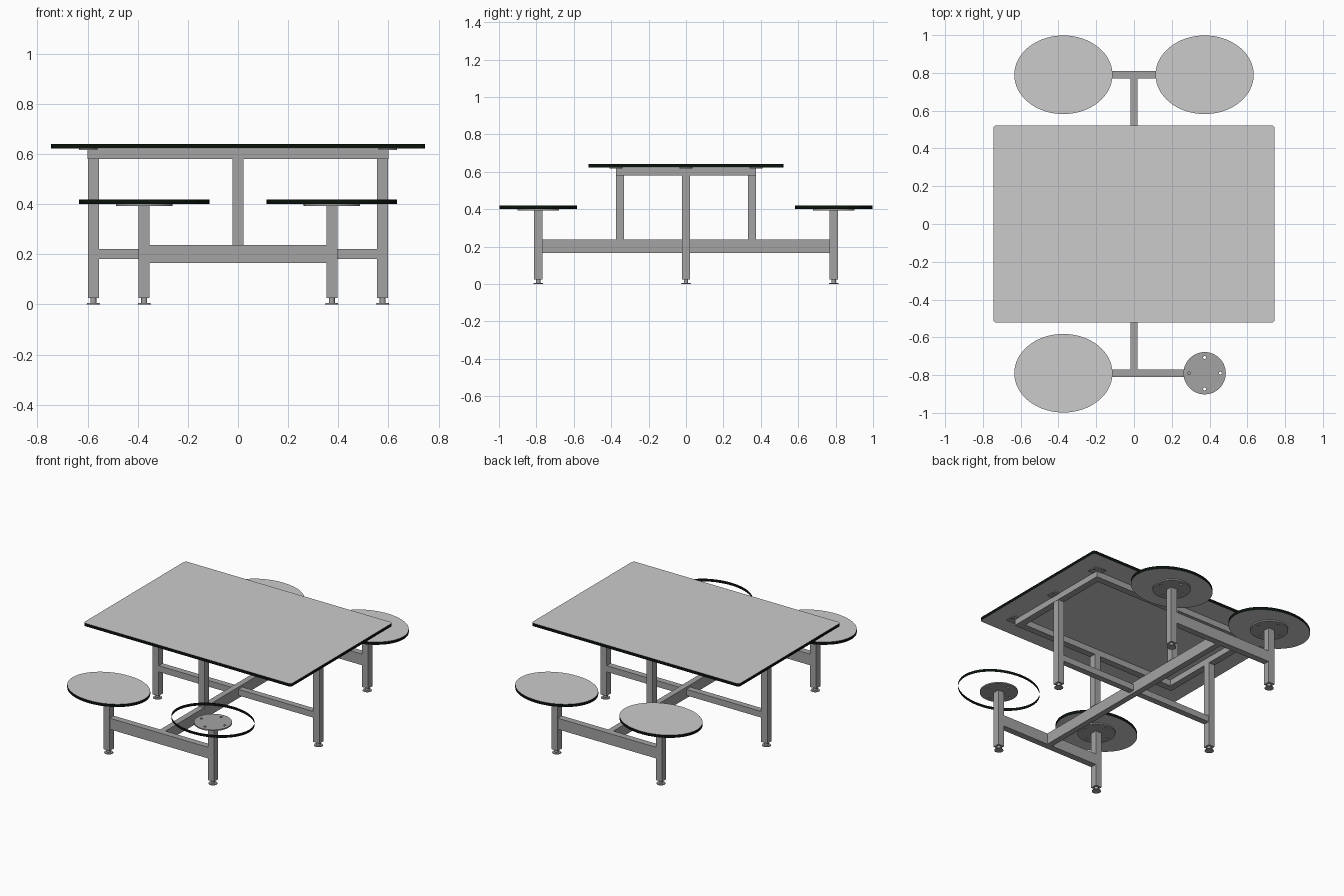
import bpy, bmesh, math

cube = bpy.data.objects.get("Cube")
if cube:
    bpy.data.objects.remove(cube, do_unlink=True)


def material(name, rgb):
    m = bpy.data.materials.new(name)
    m.use_nodes = True
    m.diffuse_color = (*rgb, 1)
    m.node_tree.nodes["Principled BSDF"].inputs["Base Color"].default_value = (*rgb, 1)
    return m


BOARD = material("light grey laminate", (0.6, 0.6, 0.6))
EDGE = material("black edging", (0.003, 0.006, 0.003))
STEEL = material("grey steel", (0.37, 0.37, 0.37))


def finish(name, bm, mats):
    mesh = bpy.data.meshes.new(name)
    bm.to_mesh(mesh)
    bm.free()
    for m in mats:
        mesh.materials.append(m)
    ob = bpy.data.objects.new(name, mesh)
    bpy.context.collection.objects.link(ob)
    return ob


def smooth(ob):
    bpy.ops.object.select_all(action="DESELECT")
    ob.select_set(True)
    bpy.context.view_layer.objects.active = ob
    bpy.ops.object.shade_smooth_by_angle(angle=math.radians(35))


def bar(name, x, y, z):
    """Square steel tube spanning the given (low, high) ranges."""
    bm = bmesh.new()
    bmesh.ops.create_cube(bm, size=1)
    for v in bm.verts:
        for i, (lo, hi) in enumerate((x, y, z)):
            v.co[i] = lo if v.co[i] < 0 else hi
    return finish(name, bm, [STEEL])


def post(name, x, y, z0, z1, half=0.022):
    return bar(name, (x - half, x + half), (y - half, y + half), (z0, z1))


def ellipse(cx, cy, rx, ry, n):
    angles = [2 * math.pi * i / n for i in range(n)]
    return [(cx + rx * math.cos(a), cy + ry * math.sin(a)) for a in angles]


def board(name, outline, z0, z1, capped=True):
    """Flat board with black edging; uncapped leaves only the edging band."""
    bm = bmesh.new()
    low = [bm.verts.new((x, y, z0)) for x, y in outline]
    high = [bm.verts.new((x, y, z1)) for x, y in outline]
    n = len(outline)
    for i in range(n):
        j = (i + 1) % n
        bm.faces.new((low[i], low[j], high[j], high[i])).material_index = 1
    if capped:
        bm.faces.new(high)
        bm.faces.new(low[::-1])
    ob = finish(name, bm, [BOARD, EDGE])
    smooth(ob)
    return ob


def drilled_plate(name, outline, holes, z0, z1):
    """Thin steel plate with round screw holes, filled from flat curves."""
    curve = bpy.data.curves.new(name, "CURVE")
    curve.dimensions = "2D"
    curve.fill_mode = "BOTH"
    curve.extrude = (z1 - z0) / 2
    for points in [outline] + [ellipse(x, y, 0.008, 0.008, 12) for x, y in holes]:
        spline = curve.splines.new("POLY")
        spline.points.add(len(points) - 1)
        for p, (x, y) in zip(spline.points, points):
            p.co = (x, y, 0, 1)
        spline.use_cyclic_u = True
    curve.materials.append(STEEL)
    ob = bpy.data.objects.new(name, curve)
    ob.location.z = (z0 + z1) / 2
    bpy.context.collection.objects.link(ob)
    bpy.ops.object.select_all(action="DESELECT")
    ob.select_set(True)
    bpy.context.view_layer.objects.active = ob
    bpy.ops.object.convert(target="MESH")
    return ob


def foot(name, x, y):
    """Levelling foot: a flat pad on a threaded stem."""
    bm = bmesh.new()
    for r1, r2, z0, z1 in ((0.027, 0.025, 0, 0.005), (0.012, 0.012, 0.005, 0.027)):
        made = bmesh.ops.create_cone(bm, cap_ends=True, segments=24,
                                     radius1=r1, radius2=r2, depth=z1 - z0)
        bmesh.ops.translate(bm, verts=made["verts"], vec=(x, y, (z0 + z1) / 2))
    smooth(finish(name, bm, [STEEL]))


# Table top with rounded corners
R = 0.018
corners = []
for k, (sx, sy) in enumerate(((1, 1), (-1, 1), (-1, -1), (1, -1))):
    for i in range(7):
        a = math.pi / 2 * (k + i / 6)
        corners.append((sx * (0.745 - R) + R * math.cos(a),
                        sy * (0.522 - R) + R * math.sin(a)))
board("table_top", corners, 0.622, 0.641)

# Frame under the table top
for s, side in ((1, "left"), (-1, "right")):
    inner, outer = sorted((s * 0.556, s * 0.6))
    bar(f"frame_end_rail_{side}", (inner, outer), (-0.375, 0.375), (0.58, 0.619))
    for y, place in ((-0.375, "front"), (0, "middle"), (0.375, "back")):
        a, b = sorted((s * 0.56, s * 0.635))
        tab = [(a, y - 0.035), (b, y - 0.035), (b, y + 0.035), (a, y + 0.035)]
        drilled_plate(f"mounting_tab_{side}_{place}", tab, [(s * 0.617, y)], 0.617, 0.622)
for s, side in ((1, "back"), (-1, "front")):
    inner, outer = sorted((s * 0.331, s * 0.375))
    bar(f"frame_long_rail_{side}", (-0.556, 0.556), (inner, outer), (0.58, 0.619))
    post(f"table_post_{side}", 0, s * 0.353, 0.237, 0.58)

# Table end legs and low rail
for s, side in ((1, "left"), (-1, "right")):
    post(f"table_leg_{side}", s * 0.577, 0, 0.025, 0.58)
    foot(f"table_foot_{side}", s * 0.577, 0)
bar("low_rail", (-0.555, 0.555), (-0.02, 0.02), (0.181, 0.221))

# Long floor beam and the seat cross beams
bar("centre_beam", (-0.019, 0.019), (-0.77, 0.77), (0.165, 0.237))
for s, side in ((1, "back"), (-1, "front")):
    y = s * 0.79
    bar(f"seat_beam_{side}", (-0.352, 0.352), (y - 0.021, y + 0.021), (0.165, 0.237))

    # Seats; the front left one has only its edging band
    for t, hand in ((1, "left"), (-1, "right")):
        x = t * 0.374
        label = f"{side}_{hand}"
        post(f"seat_leg_{label}", x, y, 0.025, 0.392)
        foot(f"seat_foot_{label}", x, y)
        drilled_plate(f"seat_plate_{label}", ellipse(x, y, 0.112, 0.112, 48),
                      ellipse(x, y, 0.083, 0.083, 4), 0.392, 0.4)
        board(f"seat_{label}", ellipse(x, y, 0.26, 0.208, 64), 0.401, 0.419,
              capped=(label != "front_left"))
